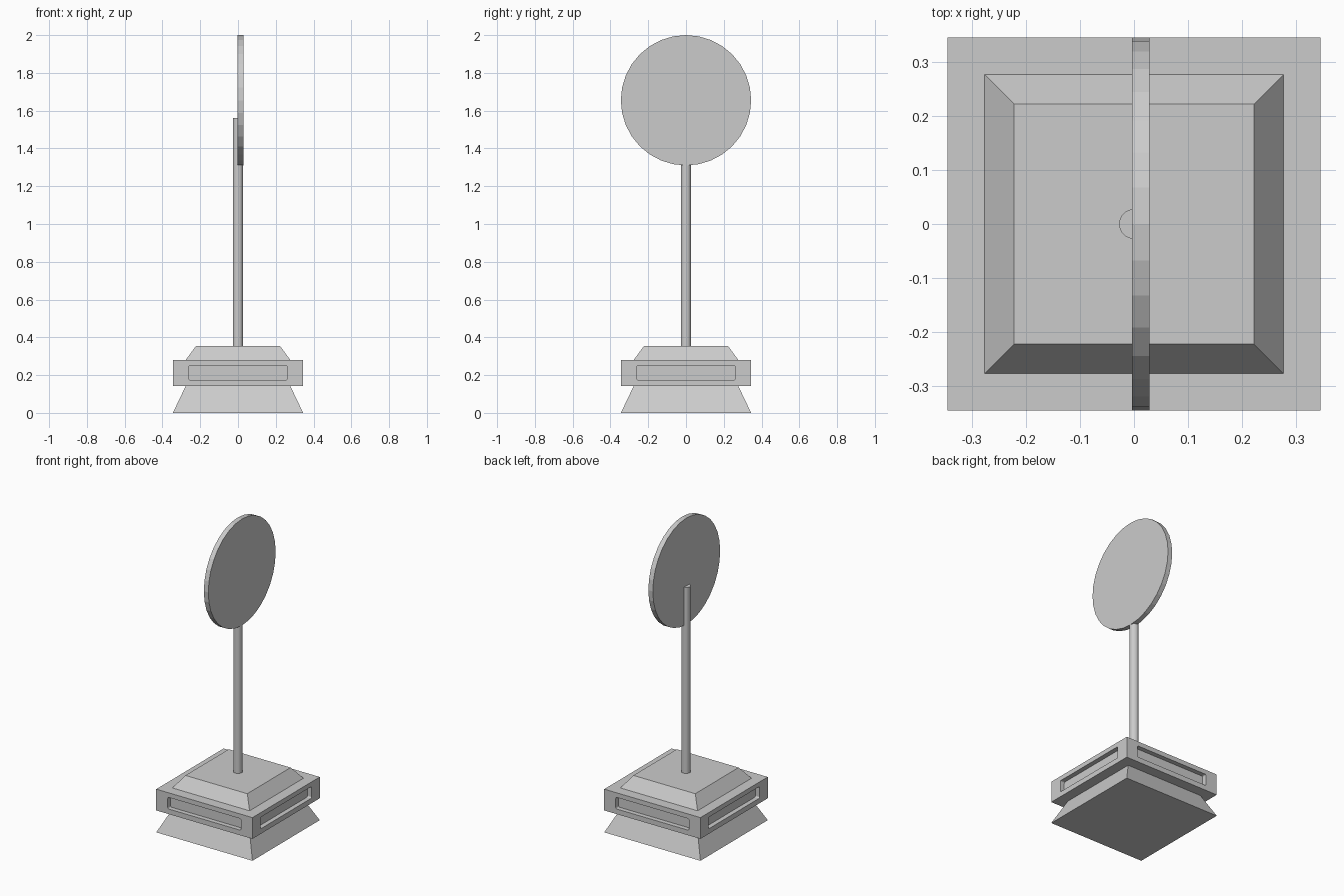
import bpy, bmesh
from math import pi
from mathutils import Matrix, Vector

if "Cube" in bpy.data.objects:
    bpy.data.objects.remove(bpy.data.objects["Cube"])


def make_object(name, bm):
    bmesh.ops.recalc_face_normals(bm, faces=bm.faces[:])
    mesh = bpy.data.meshes.new(name)
    bm.to_mesh(mesh)
    bm.free()
    obj = bpy.data.objects.new(name, mesh)
    bpy.context.collection.objects.link(obj)
    return obj


def square_block(name, low_half, high_half, z0, z1):
    """Square block whose bottom and top can differ in size."""
    bm = bmesh.new()
    bmesh.ops.create_cube(bm, size=2)
    for v in bm.verts:
        top = v.co.z > 0
        half = high_half if top else low_half
        v.co = Vector((v.co.x * half, v.co.y * half, z1 if top else z0))
    return make_object(name, bm)


def cylinder(name, radius, depth, matrix):
    bm = bmesh.new()
    bmesh.ops.create_cone(bm, cap_ends=True, segments=32, radius1=radius,
                          radius2=radius, depth=depth, matrix=matrix)
    return make_object(name, bm)


HALF = 0.345

# Stepped square base
square_block("base_foot", HALF, 0.277, 0, 0.142)
slab = square_block("base_slab", HALF, HALF, 0.142, 0.28)
square_block("base_cap", 0.277, 0.222, 0.28, 0.355)

# Rounded slot recess on each side of the slab
SLOT_DEPTH = 0.03
bm = bmesh.new()
bmesh.ops.create_cube(bm, size=1, matrix=Matrix.Translation((0, -HALF, 0.2125))
                      @ Matrix.Diagonal((0.525, 2 * SLOT_DEPTH, 0.075, 1)))
long_edges = [e for e in bm.edges
              if abs(e.verts[0].co.y - e.verts[1].co.y) > 0.01]
bmesh.ops.bevel(bm, geom=long_edges, offset=0.008, segments=3,
                profile=0.5, affect='EDGES')
source = bm.verts[:] + bm.edges[:] + bm.faces[:]
for i in range(1, 4):
    copy = bmesh.ops.duplicate(bm, geom=source)["geom"]
    bmesh.ops.rotate(bm, cent=(0, 0, 0), matrix=Matrix.Rotation(i * pi / 2, 3, 'Z'),
                     verts=[g for g in copy if isinstance(g, bmesh.types.BMVert)])
cutter = make_object("slot_cutter", bm)
cutter.hide_render = True
cutter.display_type = 'WIRE'
cut = slab.modifiers.new("slots", 'BOOLEAN')
cut.operation = 'DIFFERENCE'
cut.solver = 'EXACT'
cut.object = cutter

# Pole, ending behind the disc
POLE_BOTTOM, POLE_TOP = 0.35, 1.56
cylinder("pole", 0.0275, POLE_TOP - POLE_BOTTOM,
         Matrix.Translation((0, 0, (POLE_BOTTOM + POLE_TOP) / 2)))

# Round sign disc facing +x
cylinder("sign_disc", HALF, 0.032,
         Matrix.Translation((0.0125, 0, 2 - HALF)) @ Matrix.Rotation(pi / 2, 4, 'Y'))
